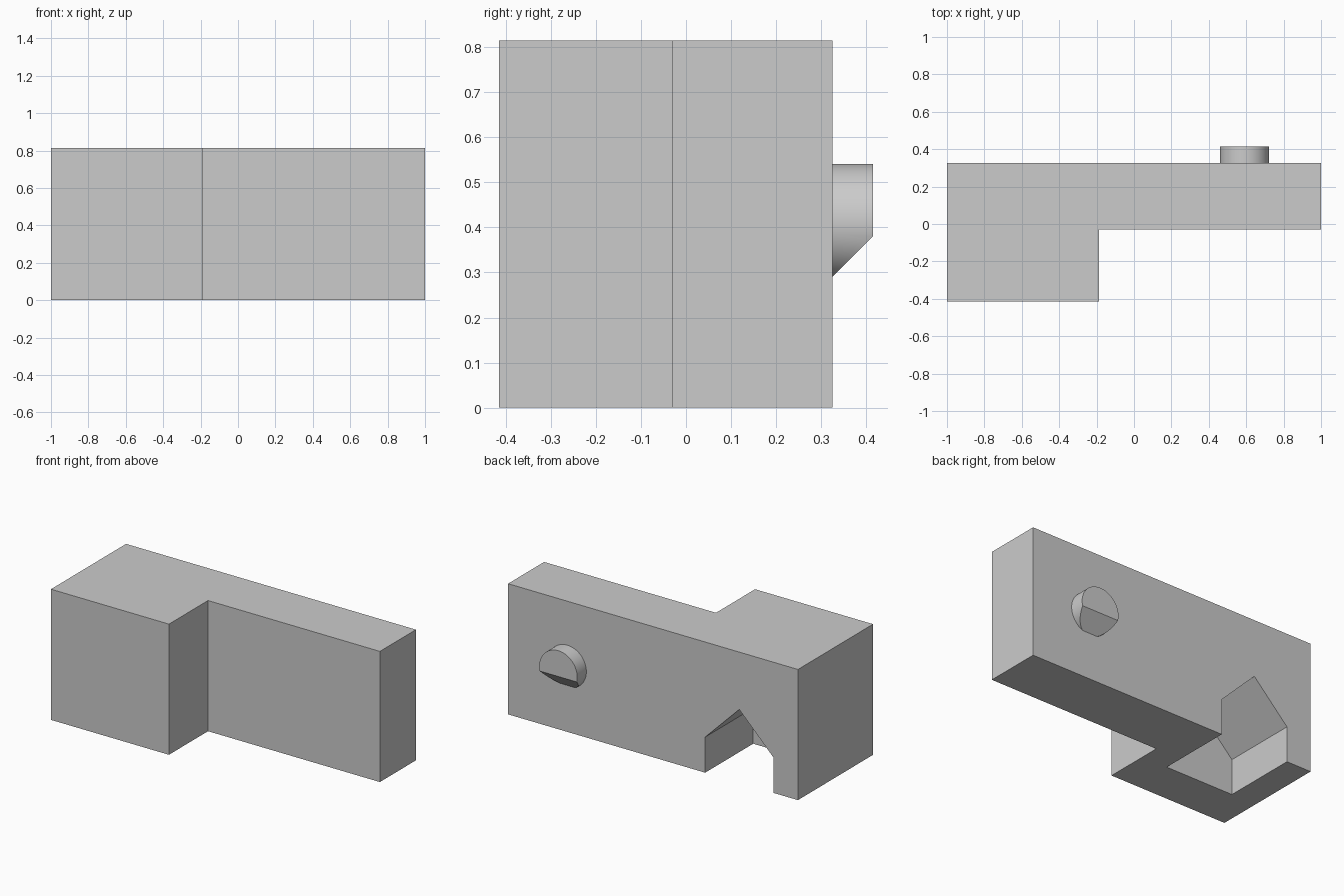
import bpy, bmesh
from mathutils import Vector, Matrix

if "Cube" in bpy.data.objects:
    bpy.data.objects.remove(bpy.data.objects["Cube"], do_unlink=True)

# Single plain grey
grey = bpy.data.materials.new("plain grey")
grey.use_nodes = True
colour = (0.6, 0.6, 0.6, 1)
grey.diffuse_color = colour
grey.node_tree.nodes["Principled BSDF"].inputs["Base Color"].default_value = colour

BACK, FRONT, HEIGHT = 0.325, -0.415, 0.815


def add_object(name, bm):
    bmesh.ops.recalc_face_normals(bm, faces=bm.faces)
    mesh = bpy.data.meshes.new(name)
    bm.to_mesh(mesh)
    bm.free()
    mesh.materials.append(grey)
    obj = bpy.data.objects.new(name, mesh)
    bpy.context.collection.objects.link(obj)
    return obj


def prism(name, points, direction):
    """Extrude a closed outline along a direction."""
    bm = bmesh.new()
    face = bm.faces.new([bm.verts.new(p) for p in points])
    ext = bmesh.ops.extrude_face_region(bm, geom=[face], use_keep_orig=True)
    verts = [g for g in ext["geom"] if isinstance(g, bmesh.types.BMVert)]
    bmesh.ops.translate(bm, verts=verts, vec=Vector(direction))
    return add_object(name, bm)


# L-shaped body
outline = [(-1, FRONT), (-0.186, FRONT), (-0.186, -0.03), (1, -0.03), (1, BACK), (-1, BACK)]
body = prism("body", [(x, y, 0) for x, y in outline], (0, 0, HEIGHT))

# House-shaped blind notch in the lower back
notch = [(-0.83, -0.1), (-0.36, -0.1), (-0.36, 0.222), (-0.595, 0.457), (-0.83, 0.222)]
cutter = prism("notch_cutter", [(x, -0.148, z) for x, z in notch], (0, 0.6, 0))
cutter.hide_render = True
cutter.hide_set(True)
cut = body.modifiers.new("notch", "BOOLEAN")
cut.operation = "DIFFERENCE"
cut.solver = "EXACT"
cut.object = cutter
bpy.context.view_layer.objects.active = body
body.select_set(True)
bpy.ops.object.modifier_apply(modifier=cut.name)
bpy.data.objects.remove(cutter, do_unlink=True)

# Round peg on the back with its underside cut off at 45 degrees
bm = bmesh.new()
depth = 0.415 - BACK
place = Matrix.Translation((0.591, BACK + depth / 2, 0.41)) @ Matrix.Rotation(1.570796, 4, "X")
bmesh.ops.create_cone(bm, cap_ends=True, segments=64, radius1=0.131, radius2=0.131,
                      depth=depth, matrix=place)
result = bmesh.ops.bisect_plane(bm, geom=bm.verts[:] + bm.edges[:] + bm.faces[:],
                                plane_co=(0, BACK, 0.29), plane_no=(0, 1, -1), clear_outer=True)
bmesh.ops.holes_fill(bm, edges=[e for e in bm.edges if e.is_boundary])
peg = add_object("back_peg", bm)
bpy.ops.object.select_all(action="DESELECT")
peg.select_set(True)
bpy.context.view_layer.objects.active = peg
bpy.ops.object.shade_smooth_by_angle(angle=0.5)
